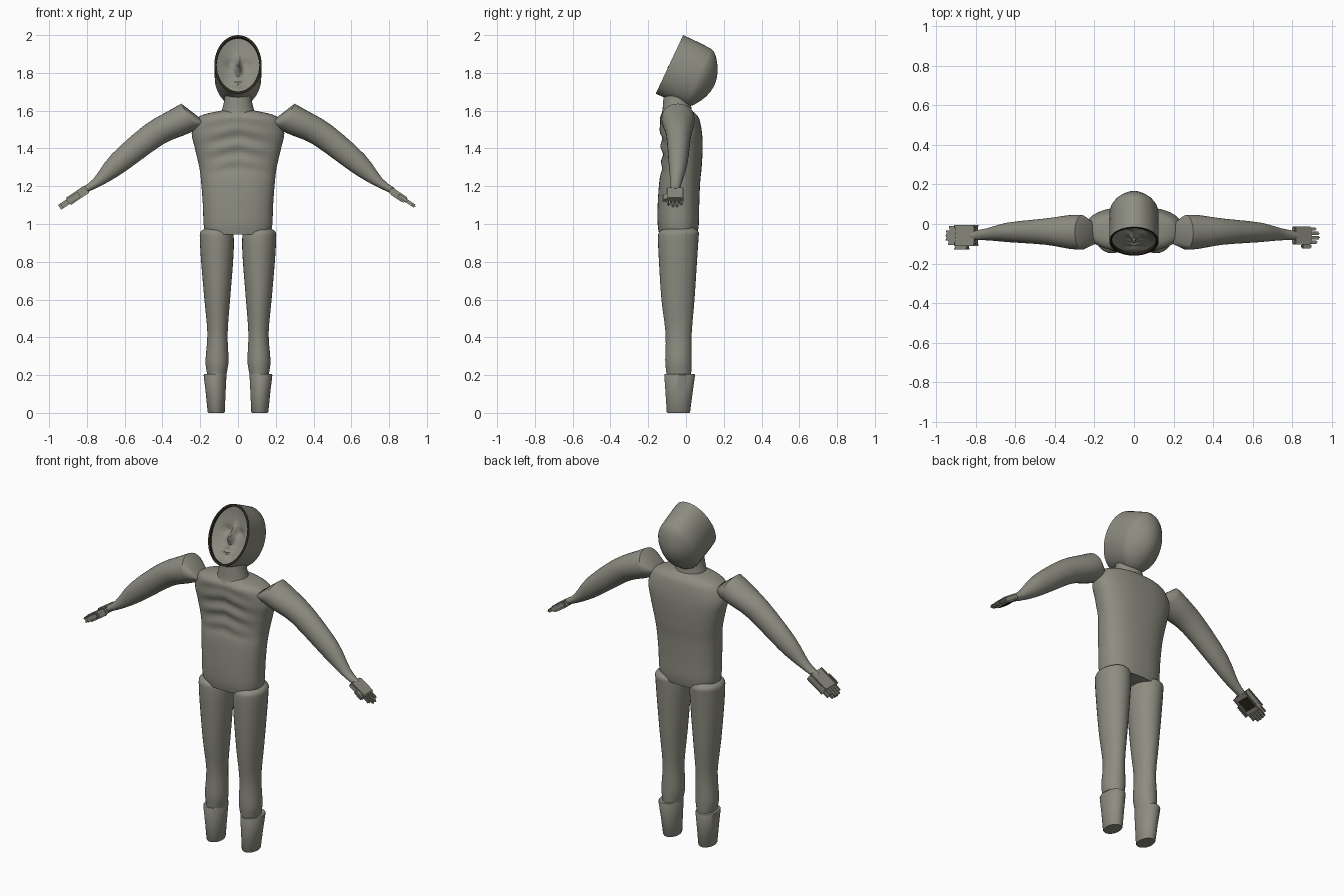
import bpy, bmesh
from math import sin, cos, pi, exp
from mathutils import Vector

cube = bpy.data.objects.get("Cube")
if cube:
    bpy.data.objects.remove(cube, do_unlink=True)


def material(name, colour):
    m = bpy.data.materials.new(name)
    m.use_nodes = True
    m.diffuse_color = colour
    m.node_tree.nodes["Principled BSDF"].inputs["Base Color"].default_value = colour
    return m


GREY = material("warm grey", (0.27, 0.265, 0.22, 1))
DARK = material("dark brown", (0.025, 0.02, 0.012, 1))


def finish(bm, name, angle=40):
    bmesh.ops.recalc_face_normals(bm, faces=bm.faces)
    mesh = bpy.data.meshes.new(name)
    bm.to_mesh(mesh)
    bm.free()
    mesh.materials.append(GREY)
    mesh.materials.append(DARK)
    ob = bpy.data.objects.new(name, mesh)
    bpy.context.collection.objects.link(ob)
    bpy.ops.object.select_all(action="DESELECT")
    ob.select_set(True)
    bpy.context.view_layer.objects.active = ob
    bpy.ops.object.shade_smooth_by_angle(angle=angle * pi / 180)
    return ob


def skin(name, rings, dark=(), angle=40):
    """Closed skin over equal rings; bands listed in dark get the dark colour."""
    bm = bmesh.new()
    vs = [[bm.verts.new(p) for p in ring] for ring in rings]
    n = len(vs[0])
    for i in range(len(vs) - 1):
        for j in range(n):
            k = (j + 1) % n
            f = bm.faces.new((vs[i][j], vs[i][k], vs[i + 1][k], vs[i + 1][j]))
            f.material_index = int(i in dark)
    bm.faces.new(vs[0])
    bm.faces.new(vs[-1])
    return finish(bm, name, angle)


def resample(rows, steps):
    """Smooth curve through the rows of a profile."""
    out = []
    for i in range(len(rows) - 1):
        quad = zip(rows[max(i - 1, 0)], rows[i], rows[i + 1], rows[min(i + 2, len(rows) - 1)])
        quad = list(quad)
        for s in range(steps):
            t = s / steps
            out.append([b + t * ((c - a) / 2 + t * (a - 2.5 * b + 2 * c - d / 2
                        + t * (1.5 * (b - c) + (d - a) / 2))) for a, b, c, d in quad])
    return out + [list(rows[-1])]


def oval(z, x0, x1, y0, y1, n=32, power=2.0):
    pts = []
    for j in range(n):
        c, s = cos(2 * pi * j / n), sin(2 * pi * j / n)
        cx = abs(c) ** (2 / power) * (1 if c > 0 else -1)
        cy = abs(s) ** (2 / power) * (1 if s > 0 else -1)
        pts.append(Vector(((x0 + x1) / 2 + cx * (x1 - x0) / 2,
                           (y0 + y1) / 2 + cy * (y1 - y0) / 2, z)))
    return pts


# Torso: height, half width, front, back
torso = [(.945, .172, -.142, .06), (1.0, .182, -.15, .068), (1.1, .186, -.15, .07),
         (1.22, .195, -.142, .075), (1.3, .205, -.13, .083), (1.4, .228, -.13, .088),
         (1.48, .245, -.135, .085), (1.55, .225, -.14, .072), (1.58, .18, -.13, .055),
         (1.6, .09, -.11, .03)]
rings = []
for z, w, f, b in resample(torso, 6):
    ring = oval(z, -w, w, f, b, 56, 2.4)
    for p in ring:  # ribs and chest ripples on the front
        if p.y < -.05 and 1.24 < z < 1.58:
            fade = sin(pi * (z - 1.24) / .34) * exp(-(p.x / .15) ** 4)
            fade *= min(1, (-.05 - p.y) / .04)
            p.y += fade * (.007 * sin(2 * pi * (z + .25 * abs(p.x)) / .085) + .006 * exp(-(p.x / .03) ** 2))
    rings.append(ring)
skin("torso", rings)

# Neck with a flared collar
neck = [(1.57, .095, -.135, .035), (1.6, .086, -.125, .03), (1.66, .072, -.12, .025),
        (1.73, .068, -.11, .03)]
skin("neck", [oval(z, -w, w, f, b) for z, w, f, b in resample(neck, 3)])


# Head: tilted hood with a dark rim and a sunken face
def head_point(x, u, d):
    return Vector((x, -.0875 + .424 * u + .906 * d, 1.845 + .906 * u - .424 * d))


def bump(a, b, a0, b0, wa, wb):
    return exp(-((a - a0) / wa) ** 2 - ((b - b0) / wb) ** 2)


def face_depth(a, b):
    d = .014 + .035 * (1 - a * a - b * b)
    d -= .04 * bump(a, b, 0, -.12, .16, .16) + .024 * bump(a, b, 0, .12, .11, .28)
    d += .014 * (bump(a, b, -.38, .15, .22, .14) + bump(a, b, .38, .15, .22, .14))
    d -= .014 * bump(a, b, 0, -.42, .35, .06) + .016 * bump(a, b, 0, -.58, .35, .06)
    return d - .012 * bump(a, b, 0, -.82, .3, .14)


N = 48
circle = [(cos(2 * pi * j / N), sin(2 * pi * j / N)) for j in range(N)]
shell = [(.262, .05), (.258, .22), (.248, .42), (.23, .62), (.207, .82), (.185, .94),
         (.165, .985), (.09, 1), (0, 1)]
rings = [[head_point(.125 * r * c, .171 * r * s, d) for c, s in circle] for d, r in shell]
rings.append([head_point(.113 * c, .158 * s, 0) for c, s in circle])
for i in range(15):
    r = 1 - i / 15
    rings.append([head_point(.113 * r * c, .158 * r * s, face_depth(r * c, r * s))
                  for c, s in circle])
skin("head", rings, dark=(8, 9), angle=50)

# Limb profiles: leg and boot as height, inner, outer, front, back
leg = [(.18, .065, .16, -.1, .025), (.22, .058, .166, -.105, .028), (.28, .05, .172, -.11, .03),
       (.42, .055, .162, -.108, .03), (.6, .042, .178, -.13, .045), (.8, .026, .195, -.143, .058),
       (.92, .022, .202, -.148, .066), (.96, .035, .198, -.14, .066), (.98, .08, .165, -.1, .04)]
boot = [(0, .074, .157, -.098, .018), (.006, .07, .161, -.102, .022), (.1, .066, .17, -.108, .034),
        (.2, .061, .182, -.115, .048), (.206, .064, .178, -.112, .045)]
# Arm as upper edge x and z, lower edge x and z, front, back
arm = [(.2, 1.56, .19, 1.52, -.1, .0), (.3, 1.637, .225, 1.495, -.13, .045),
       (.36, 1.603, .29, 1.468, -.126, .045), (.495, 1.523, .4, 1.42, -.105, .028),
       (.67, 1.368, .595, 1.28, -.092, .008), (.765, 1.24, .705, 1.213, -.083, -.02),
       (.83, 1.19, .808, 1.163, -.08, -.036)]


def arm_ring(ux, uz, lx, lz, front, back, s):
    up, low = Vector((ux, 0, uz)), Vector((lx, 0, lz))
    ring = []
    for j in range(28):
        a = 2 * pi * j / 28
        p = (up + low) / 2 + (up - low) / 2 * sin(a)
        p.y = (front + back) / 2 + (back - front) / 2 * cos(a)
        ring.append(Vector((s * p.x, p.y, p.z)))
    return ring


def add_block(bm, s, along, y, thick, lift=0, dark=False, bevel=.006):
    """Box in the hand's frame: spans along the hand, across it and through it."""
    part = bmesh.ops.create_cube(bm, size=1)["verts"]
    for v in part:
        a = along[0] if v.co.x < 0 else along[1]
        h = lift + v.co.z * thick
        v.co = Vector((s * (.805 + .83 * a + .56 * h), y[0] if v.co.y < 0 else y[1],
                       1.182 - .56 * a + .83 * h))
    faces = {f for v in part for f in v.link_faces}
    for f in faces:
        f.material_index = int(dark)
    if bevel:
        edges = list({e for f in faces for e in f.edges})
        bmesh.ops.bevel(bm, geom=edges, offset=bevel, segments=2, affect="EDGES")


for s, side in ((1, "left"), (-1, "right")):
    for name, rows, steps in (("leg", leg, 3), ("boot", boot, 1)):
        rings = [oval(z, s * i, s * o, f, b) for z, i, o, f, b in resample(rows, steps)]
        skin(side + "_" + name, rings)
    upper = [arm_ring(*r, s) for r in arm[:2]]
    lower = [arm_ring(*r, s) for r in resample(arm[1:], 3)]
    skin(side + "_arm", upper[:1] + lower, angle=50)

    # Hand: palm, palm plate, four fingers and a thumb
    bm = bmesh.new()
    add_block(bm, s, (0, .105), (-.105, -.012), .034)
    add_block(bm, s, (.018, .09), (-.095, -.022), .006, -.017, True, 0)
    for k, length in enumerate((.148, .162, .16, .142)):
        y = -.1 + .022 * k
        add_block(bm, s, (.09, length), (y, y + .017), .018)
    add_block(bm, s, (.05, .11), (-.124, -.1), .02)
    finish(bm, side + "_hand")
